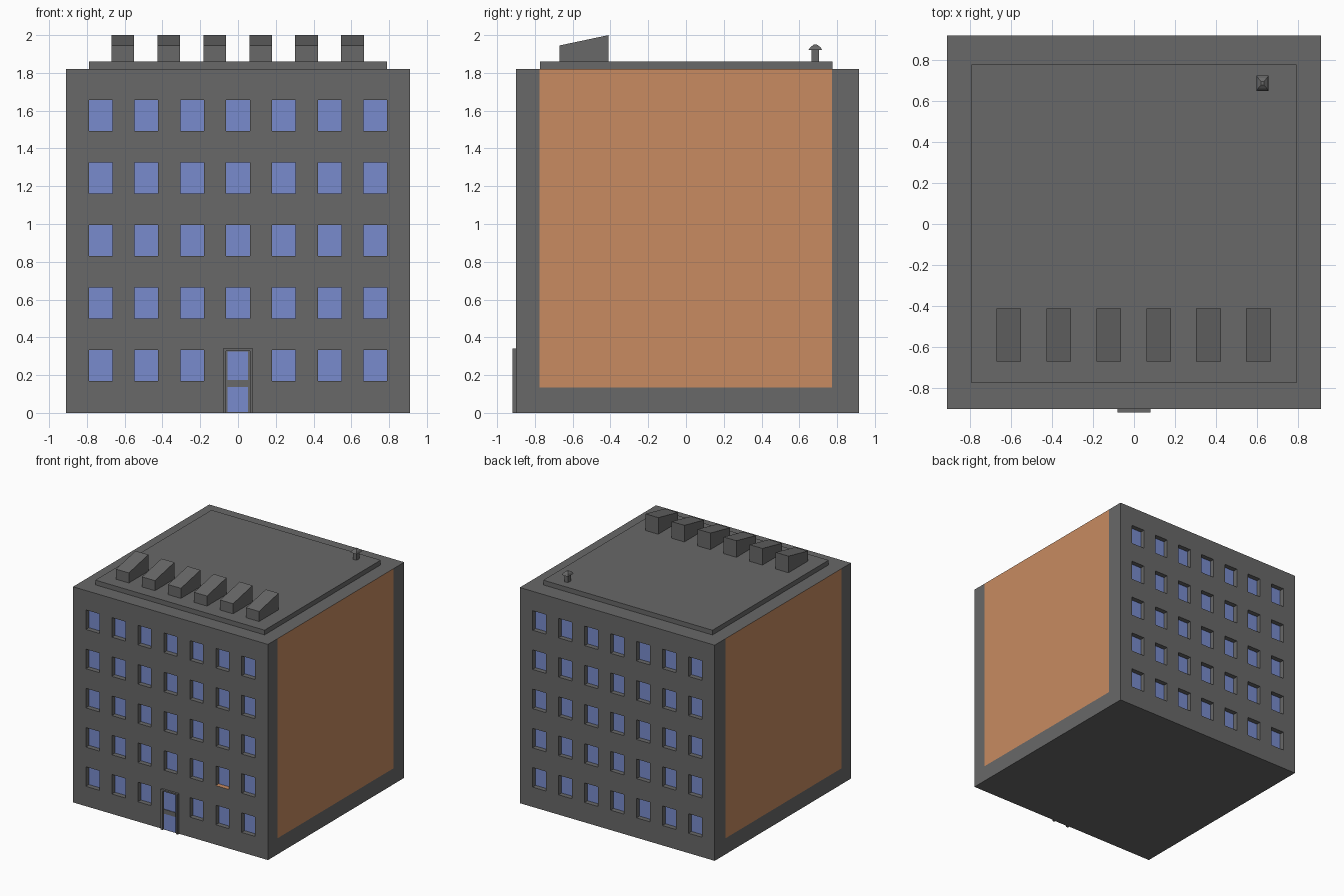
import bpy, bmesh
from mathutils import Vector

if "Cube" in bpy.data.objects:
    bpy.data.objects.remove(bpy.data.objects["Cube"])


def material(name, rgb):
    m = bpy.data.materials.new(name)
    m.diffuse_color = (*rgb, 1)
    m.use_nodes = True
    m.node_tree.nodes["Principled BSDF"].inputs["Base Color"].default_value = m.diffuse_color
    return m


ORANGE = material("orange_render", (0.58, 0.26, 0.12))
BLUE = material("blue_glass", (0.19, 0.26, 0.61))


def finish(bm, name, mats=()):
    bmesh.ops.recalc_face_normals(bm, faces=bm.faces)
    mesh = bpy.data.meshes.new(name)
    bm.to_mesh(mesh)
    bm.free()
    for m in mats:
        mesh.materials.append(m)
    ob = bpy.data.objects.new(name, mesh)
    bpy.context.collection.objects.link(ob)
    return ob


def add_box(bm, lo, hi):
    lo, hi = Vector(lo), Vector(hi)
    verts = bmesh.ops.create_cube(bm, size=1)["verts"]
    for v in verts:
        v.co = Vector([(lo[i] + hi[i]) / 2 + v.co[i] * (hi[i] - lo[i]) for i in range(3)])
    return verts


def box(name, lo, hi, mats=()):
    bm = bmesh.new()
    add_box(bm, lo, hi)
    return finish(bm, name, mats)


# Main dimensions
X, Y0, Y1, TOP = 0.91, -0.90, 0.917, 1.82
PY0, PY1, PZ = -0.775, 0.772, 0.135          # coloured side panels
COLS = [0.2425 * i for i in range(-3, 4)]
ROWS = [0.25 + 0.331 * i for i in range(5)]
WW, WH, DEPTH = 0.125, 0.165, 0.04

# Body: slice a block along window and panel lines
bm = bmesh.new()
add_box(bm, (-X, Y0, 0), (X, Y1, TOP))


def cut(axis, value):
    co, no = Vector(), Vector()
    co[axis], no[axis] = value, 1
    bmesh.ops.bisect_plane(bm, geom=bm.verts[:] + bm.edges[:] + bm.faces[:],
                           plane_co=co, plane_no=no)


for c in COLS:
    cut(0, c - WW / 2)
    cut(0, c + WW / 2)
for r in ROWS:
    cut(2, r - WH / 2)
    cut(2, r + WH / 2)
cut(1, PY0)
cut(1, PY1)
cut(2, PZ)

# Side panels, flush with the walls
for f in bm.faces:
    c = f.calc_center_median()
    if abs(f.normal.x) > 0.9 and PY0 < c.y < PY1 and c.z > PZ:
        f.material_index = 1

# Window recesses on the front and back (the door replaces one at the front)
panes = []
for f in bm.faces:
    c = f.calc_center_median()
    if abs(f.normal.y) < 0.9:
        continue
    if not any(abs(c.x - a) < 0.01 for a in COLS) or not any(abs(c.z - b) < 0.01 for b in ROWS):
        continue
    if c.y < 0 and abs(c.x) < 0.01 and c.z < 0.4:
        continue
    panes.append(f)
for f in bmesh.ops.extrude_discrete_faces(bm, faces=panes)["faces"]:
    f.material_index = 2
    inward = DEPTH if f.calc_center_median().y < 0 else -DEPTH
    for v in f.verts:
        v.co.y += inward

# One front window has a coloured sill
bm.normal_update()
for f in bm.faces:
    c = f.calc_center_median()
    if (abs(f.normal.z) > 0.9 and abs(c.x - COLS[5]) < 0.01
            and abs(c.z - (ROWS[1] - WH / 2)) < 0.01 and c.y < 0):
        f.material_index = 1

grey = material("grey_wall", (0.14, 0.14, 0.14))
finish(bm, "building_body", (grey, ORANGE, BLUE))

# Raised roof slab
box("roof_slab", (-0.79, -0.774, TOP), (0.79, 0.775, 1.86), (grey,))

# Door: surround, inner frame, rail and two panes
bm = bmesh.new()
for s in (-1, 1):
    a, b = sorted((s * 0.08, s * 0.063))
    add_box(bm, (a, -0.918, 0), (b, Y0, 0.34))
add_box(bm, (-0.063, -0.918, 0.328), (0.063, Y0, 0.34))
finish(bm, "door_surround", (grey,))
box("door_leaf", (-0.063, -0.904, 0), (0.063, Y0, 0.328), (grey,))
box("door_rail", (-0.053, -0.911, 0.138), (0.053, Y0, 0.175), (grey,))
box("lower_door_pane", (-0.055, -0.906, 0.005), (0.052, Y0, 0.138), (BLUE,))
box("upper_door_pane", (-0.055, -0.906, 0.175), (0.052, Y0, 0.325), (BLUE,))

# Row of wedge-topped roof lights
for i in range(6):
    x = -0.61 + 0.2432 * i
    bm = bmesh.new()
    for v in add_box(bm, (x - 0.06, -0.67, 1.86), (x + 0.06, -0.41, 2.0)):
        if v.co.z > 1.9 and v.co.y < -0.5:
            v.co.z = 1.945
    finish(bm, f"roof_light_{i + 1}", (grey,))

# Roof vent: stem and stepped pyramid cap
VX, VY = 0.625, 0.685
box("vent_stem", (VX - 0.016, VY - 0.02, 1.86), (VX + 0.016, VY + 0.02, 1.922), (grey,))
bm = bmesh.new()
rings = []
for hx, hy, z in ((0.03, 0.037, 1.92), (0.022, 0.026, 1.937), (0.007, 0.009, 1.949)):
    rings.append([bm.verts.new((VX + sx * hx, VY + sy * hy, z))
                  for sx, sy in ((-1, -1), (1, -1), (1, 1), (-1, 1))])
for a, b in zip(rings, rings[1:]):
    for i in range(4):
        j = (i + 1) % 4
        bm.faces.new((a[i], a[j], b[j], b[i]))
bm.faces.new(rings[0][::-1])
bm.faces.new(rings[-1])
finish(bm, "vent_cap", (grey,))
